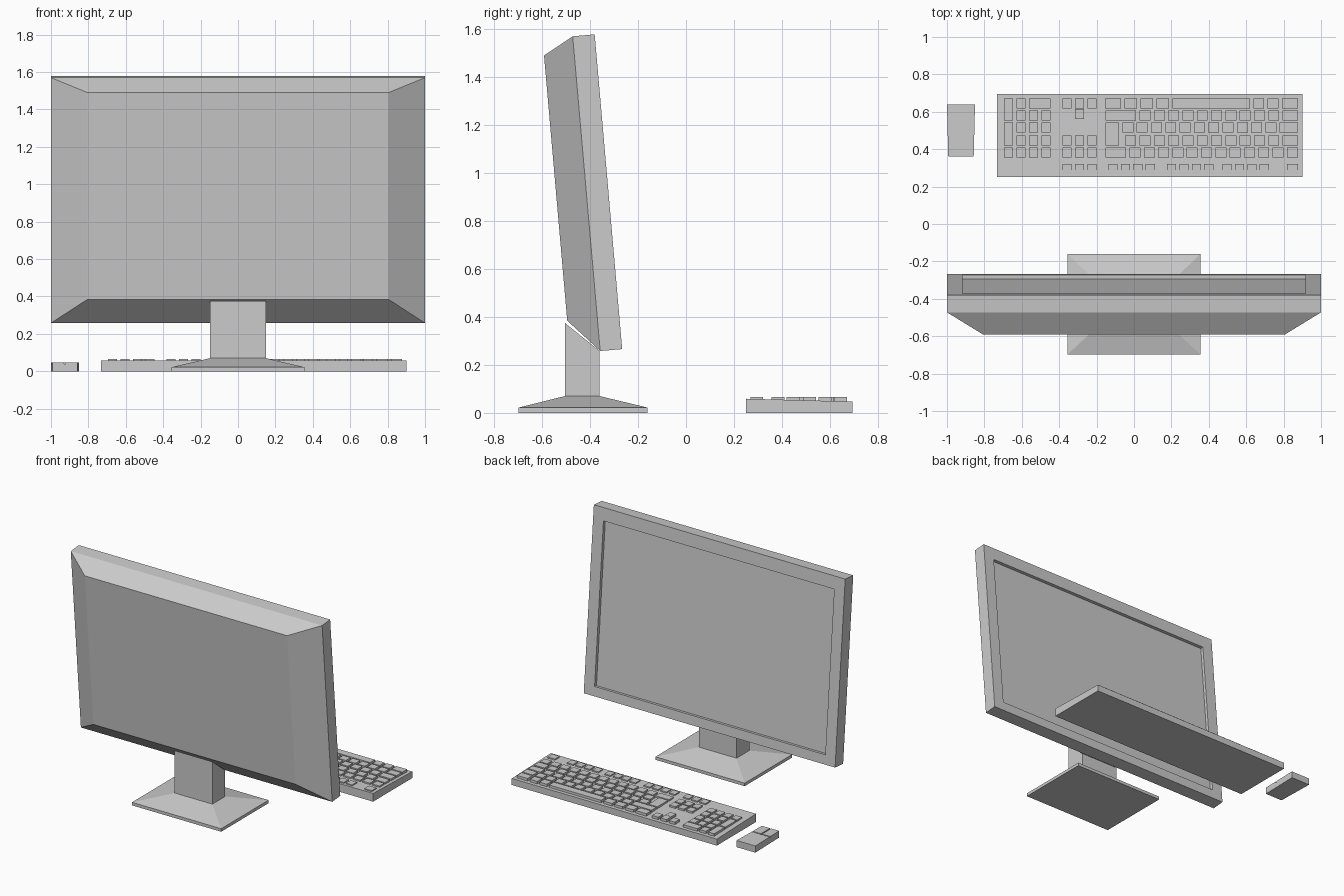
import bpy, bmesh, math

if "Cube" in bpy.data.objects:
    bpy.data.objects.remove(bpy.data.objects["Cube"])


def add_loft(bm, rings):
    """Skin a closed solid through four-cornered rings, capping both ends."""
    loops = [[bm.verts.new(p) for p in ring] for ring in rings]
    for a, b in zip(loops, loops[1:]):
        for i in range(4):
            j = (i + 1) % 4
            bm.faces.new((a[i], a[j], b[j], b[i]))
    bm.faces.new(loops[0][::-1])
    bm.faces.new(loops[-1])


def make(name, solids):
    bm = bmesh.new()
    for rings in solids:
        add_loft(bm, rings)
    bmesh.ops.recalc_face_normals(bm, faces=bm.faces)
    mesh = bpy.data.meshes.new(name)
    bm.to_mesh(mesh)
    bm.free()
    obj = bpy.data.objects.new(name, mesh)
    bpy.context.collection.objects.link(obj)
    return obj


def flat(x0, x1, y0, y1, z, z_far=None):
    """Horizontal ring; z_far gives the +y edge its own height."""
    far = z if z_far is None else z_far
    return [(x0, y0, z), (x1, y0, z), (x1, y1, far), (x0, y1, far)]


def upright(half, low, high, y):
    return [(-half, y, low), (half, y, low), (half, y, high), (-half, y, high)]


def box(x0, x1, y0, y1, z0, z1):
    return [flat(x0, x1, y0, y1, z0), flat(x0, x1, y0, y1, z1)]


# Monitor: recessed screen, bezel, straight sides, chamfered back
monitor = make("monitor", [[
    upright(0.918, 0.068, 1.225, -0.022),
    upright(0.918, 0.068, 1.225, 0),
    upright(1.0, 0, 1.317, 0),
    upright(1.0, 0, 1.317, -0.092),
    upright(0.805, 0.138, 1.248, -0.218),
]])
monitor.location = (0, -0.266, 0.266)
monitor.rotation_euler.x = math.radians(5)

# Stand: sloping foot and a neck cut to the angle of the monitor's underside
make("stand_base", [[
    flat(-0.355, 0.355, -0.698, -0.16, 0),
    flat(-0.355, 0.355, -0.698, -0.16, 0.022),
    flat(-0.15, 0.15, -0.505, -0.36, 0.07),
]])
make("stand_neck", [[
    flat(-0.15, 0.15, -0.505, -0.36, 0.068),
    flat(-0.15, 0.15, -0.505, -0.36, 0.375, 0.258),
]])

# Keyboard case
make("keyboard_case", [[
    flat(-0.732, 0.9, 0.25, 0.695, 0),
    flat(-0.732, 0.9, 0.25, 0.695, 0.059, 0.047),
]])

# Keys: each row runs from +x to -x, in key widths; negative widths are gaps
PITCH, GAP, DEPTH = 0.0765, 0.018, 0.054
SPACE, SHIFT, HOME, UPPER, DIGIT, FUNC = 0.617, 0.553, 0.489, 0.42, 0.356, 0.268
MAIN, NAV, PAD = 0.876, -0.2, -0.446
S = 0.87
keys = []


def key_row(start, y, widths, depth=DEPTH):
    x = start
    for w in widths:
        step = abs(w) * PITCH
        if w > 0:
            keys.append(box(x - step + GAP, x, y, y + depth, 0.04, 0.066))
        x -= step


key_row(MAIN, SPACE, [1.35, 1, 1, 5.65] + [1.12] * 3 + [1.35])
key_row(MAIN, SHIFT, [1.3] + [1] * 10 + [2.37])
key_row(MAIN, HOME, [1.5] + [1] * 11)
key_row(MAIN, UPPER, [1.3] + [1] * 11)
key_row(MAIN, DIGIT, [1] * 12 + [1.67])
key_row(MAIN, FUNC, [1, -1.03] + [S] * 4 + [-0.4] + [S] * 4 + [-0.61] + [S] * 4)
key_row(MAIN, UPPER, [-12.5, 1.17], HOME + DEPTH - UPPER)  # return key

# Navigation keys and arrows
for y in (SPACE, UPPER, DIGIT, FUNC):
    key_row(NAV, y, [S] * 3)
key_row(NAV, SHIFT + 0.008, [-S, S])

# Number pad with its two tall keys
key_row(PAD, SPACE, [2 * S, S])
for y in (SHIFT, HOME, UPPER):
    key_row(PAD, y, [S] * 3)
key_row(PAD, DIGIT, [S] * 4)
for low, high in ((SHIFT, SPACE), (UPPER, HOME)):
    key_row(PAD, low, [-3 * S, S], high + DEPTH - low)
make("keyboard_keys", keys)


# Mouse: tapered body with a raised palm rest and two buttons
def mouse_ring(y0, y1, z, side0=-1, side1=1):
    def x(side, y):
        half = 0.068 + (y - 0.36) * 0.025
        if abs(side) == 1:
            return -0.925 + side * half
        return -0.925 + side
    return [(x(side0, y0), y0, z), (x(side1, y0), y0, z),
            (x(side1, y1), y1, z), (x(side0, y1), y1, z)]


def mouse_part(name, y0, y1, low, high, side0=-1, side1=1):
    make(name, [[mouse_ring(y0, y1, z, side0, side1) for z in (low, high)]])


mouse_part("mouse_body", 0.36, 0.64, 0, 0.04)
mouse_part("mouse_palm_rest", 0.472, 0.64, 0.04, 0.048)
mouse_part("mouse_right_button", 0.36, 0.464, 0.04, 0.048, -1, -0.004)
mouse_part("mouse_left_button", 0.36, 0.464, 0.04, 0.048, 0.004, 1)
